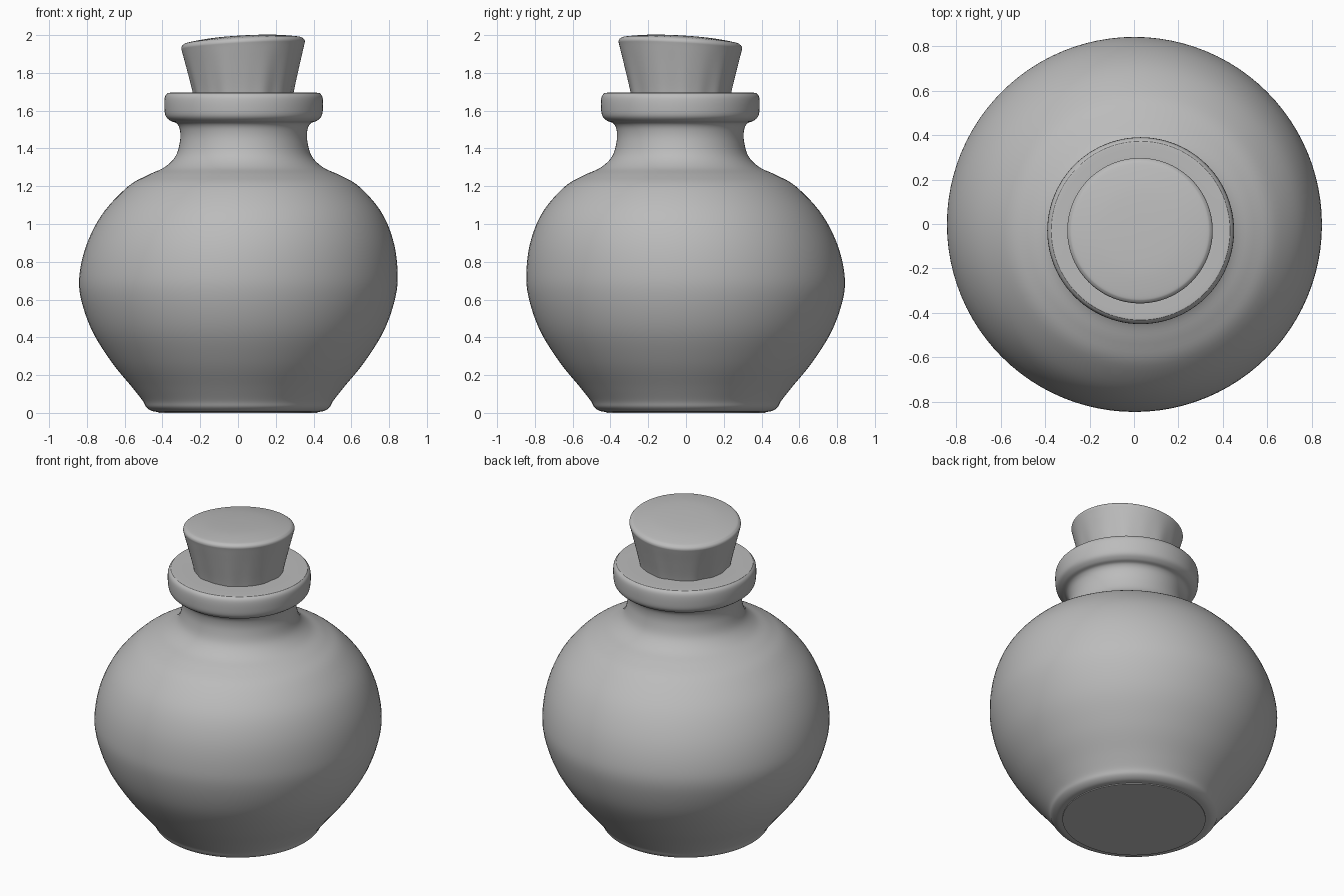
import bpy, bmesh, math
from mathutils import Vector

cube = bpy.data.objects.get("Cube")
if cube:
    bpy.data.objects.remove(cube, do_unlink=True)

SEGMENTS = 96

grey = bpy.data.materials.new("plain_grey")
grey.use_nodes = True
grey.diffuse_color = (0.5, 0.5, 0.5, 1)
grey.node_tree.nodes["Principled BSDF"].inputs["Base Color"].default_value = (0.5, 0.5, 0.5, 1)


def smooth_profile(points, steps=5):
    """Catmull-Rom curve through (radius, height) points."""
    pts = [Vector(p) for p in points]
    pts = [pts[0]] + pts + [pts[-1]]
    curve = []
    for a, b, c, d in zip(pts, pts[1:], pts[2:], pts[3:]):
        for i in range(steps):
            t = i / steps
            curve.append(0.5 * (2 * b + (c - a) * t + (2 * a - 5 * b + 4 * c - d) * t ** 2
                                + (3 * b - a - 3 * c + d) * t ** 3))
    return curve + [pts[-1]]


def lathe(name, profile, place):
    """Revolve a profile, mapping each (radius, angle, height) through place."""
    bm = bmesh.new()
    rings = [[bm.verts.new(place(r, math.tau * i / SEGMENTS, z)) for i in range(SEGMENTS)]
             for r, z in profile]
    for low, high in zip(rings, rings[1:]):
        for i in range(SEGMENTS):
            j = (i + 1) % SEGMENTS
            bm.faces.new((low[i], low[j], high[j], high[i]))
    bm.faces.new(rings[0][::-1])
    bm.faces.new(rings[-1])
    mesh = bpy.data.meshes.new(name)
    bm.to_mesh(mesh)
    bm.free()
    mesh.materials.append(grey)
    obj = bpy.data.objects.new(name, mesh)
    bpy.context.collection.objects.link(obj)
    bpy.ops.object.select_all(action="DESELECT")
    obj.select_set(True)
    bpy.context.view_layer.objects.active = obj
    bpy.ops.object.shade_smooth_by_angle(angle=math.radians(40))
    return obj


def lean(z):
    """Sideways drift of the hand-made bottle axis."""
    t = min(max((z - 0.6) / 0.65, 0), 1)
    return 0.03 * t * t * (3 - 2 * t)


def place_bottle(r, angle, z):
    s = lean(z)
    return (r * math.cos(angle) + s, r * math.sin(angle) - s, z)


def place_cork(r, angle, z):
    # carved flutes fade out towards the tilted top
    fade = min(max((1.93 - z) / 0.25, 0), 1)
    r *= 1 + 0.012 * fade * (math.sin(9 * angle) + 0.6 * math.sin(16 * angle + 1))
    x, y = r * math.cos(angle), r * math.sin(angle)
    tilt = 0.055 * min(max((z - 1.68) / 0.25, 0), 1)
    return (x + 0.027, y - 0.03, z + tilt * (x - y))


# Bottle: foot, round belly, neck and rolled lip
bottle_points = [
    (0.42, 0.005), (0.455, 0.01), (0.485, 0.03), (0.505, 0.065), (0.56, 0.135), (0.67, 0.27),
    (0.775, 0.44), (0.835, 0.62), (0.84, 0.76), (0.805, 0.92), (0.73, 1.07),
    (0.61, 1.2), (0.51, 1.258), (0.42, 1.3), (0.36, 1.36), (0.337, 1.44),
    (0.338, 1.5), (0.355, 1.533), (0.387, 1.546), (0.413, 1.572), (0.42, 1.62),
    (0.418, 1.668), (0.405, 1.69), (0.385, 1.695), (0.26, 1.695)]
lathe("bottle", [(0.42, 0)] + smooth_profile(bottle_points), place_bottle)

# Cork stopper: tapered sides, rounded rim, shallow dome
cork_points = [(0.25, 1.6), (0.266, 1.7), (0.295, 1.82), (0.322, 1.925), (0.327, 1.95),
               (0.318, 1.965), (0.295, 1.974), (0.2, 1.987), (0.1, 1.992), (0.01, 1.993)]
lathe("cork_stopper", smooth_profile(cork_points), place_cork)
